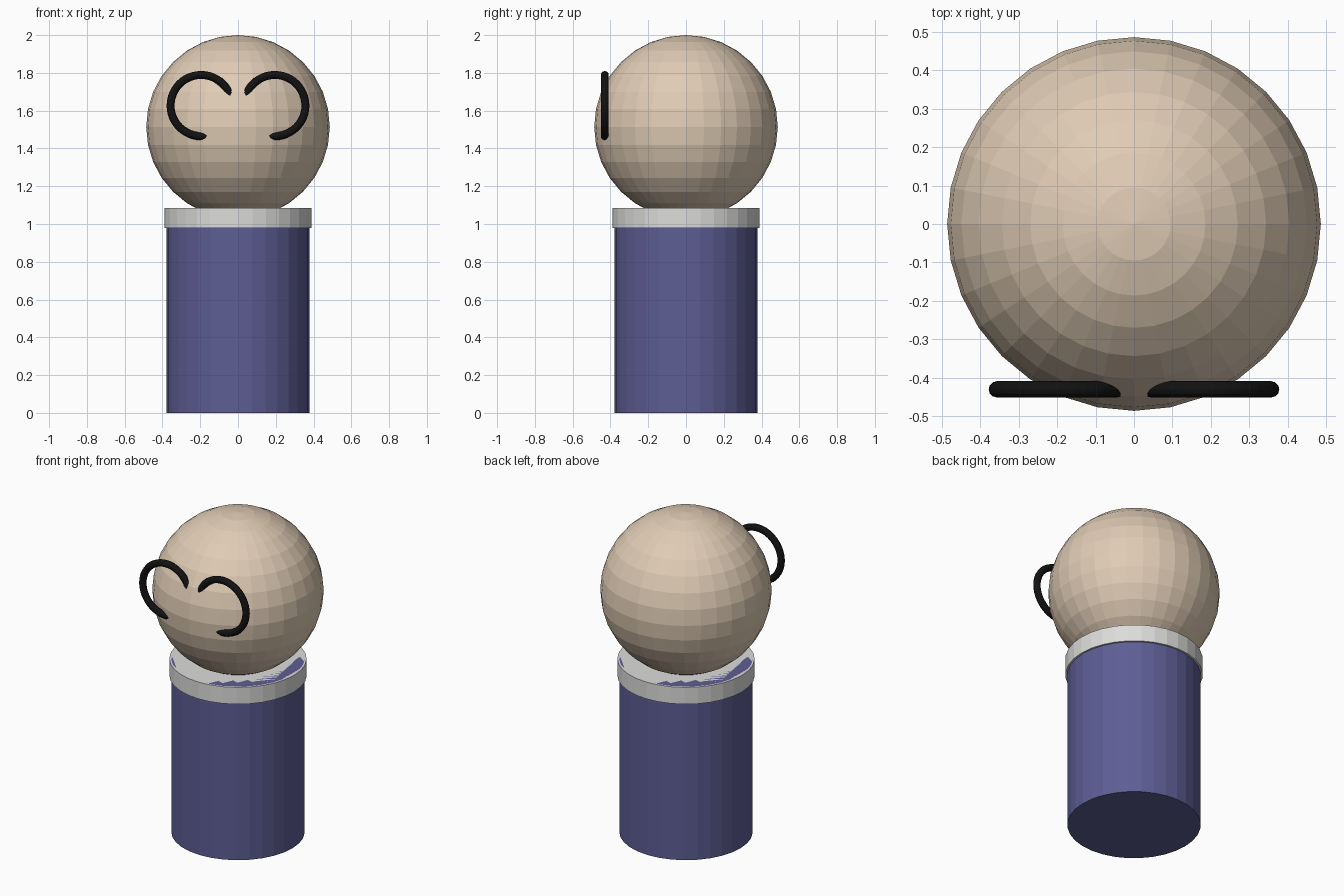
import bpy

if "Cube" in bpy.data.objects:
    bpy.data.objects.remove(bpy.data.objects["Cube"])


def material(name, rgb):
    m = bpy.data.materials.new(name)
    m.diffuse_color = (*rgb, 1.0)
    m.use_nodes = True
    m.node_tree.nodes["Principled BSDF"].inputs["Base Color"].default_value = m.diffuse_color
    return m


SKIN = material("warm beige", (0.74, 0.60, 0.46))
BLUE = material("slate blue", (0.11, 0.11, 0.30))
WHITE = material("light grey", (0.72, 0.72, 0.71))
BLACK = material("black", (0.006, 0.006, 0.006))


def finish(name, mat):
    ob = bpy.context.object
    ob.name = name
    ob.data.materials.append(mat)
    return ob


def cylinder(name, radius, z0, z1, mat):
    bpy.ops.mesh.primitive_cylinder_add(
        vertices=32, radius=radius, depth=z1 - z0, location=(0, 0, (z0 + z1) / 2))
    return finish(name, mat)


# Body and the slightly wider collar around its top
cylinder("body", 0.378, 0.0, 1.085, BLUE)
cylinder("collar", 0.389, 0.98, 1.085, WHITE)

# Faceted round head resting in the collar
bpy.ops.mesh.primitive_uv_sphere_add(
    segments=32, ring_count=16, radius=0.486, location=(0, 0, 1.514))
finish("head", SKIN)

# Round spectacle rims, partly sunk into the face
for side, label in ((-1, "left"), (1, "right")):
    bpy.ops.mesh.primitive_torus_add(
        major_segments=48, minor_segments=12, major_radius=0.162, minor_radius=0.021,
        location=(side * 0.195, -0.43, 1.627), rotation=(1.5707963, 0, 0))
    finish(label + "_spectacle_rim", BLACK)
